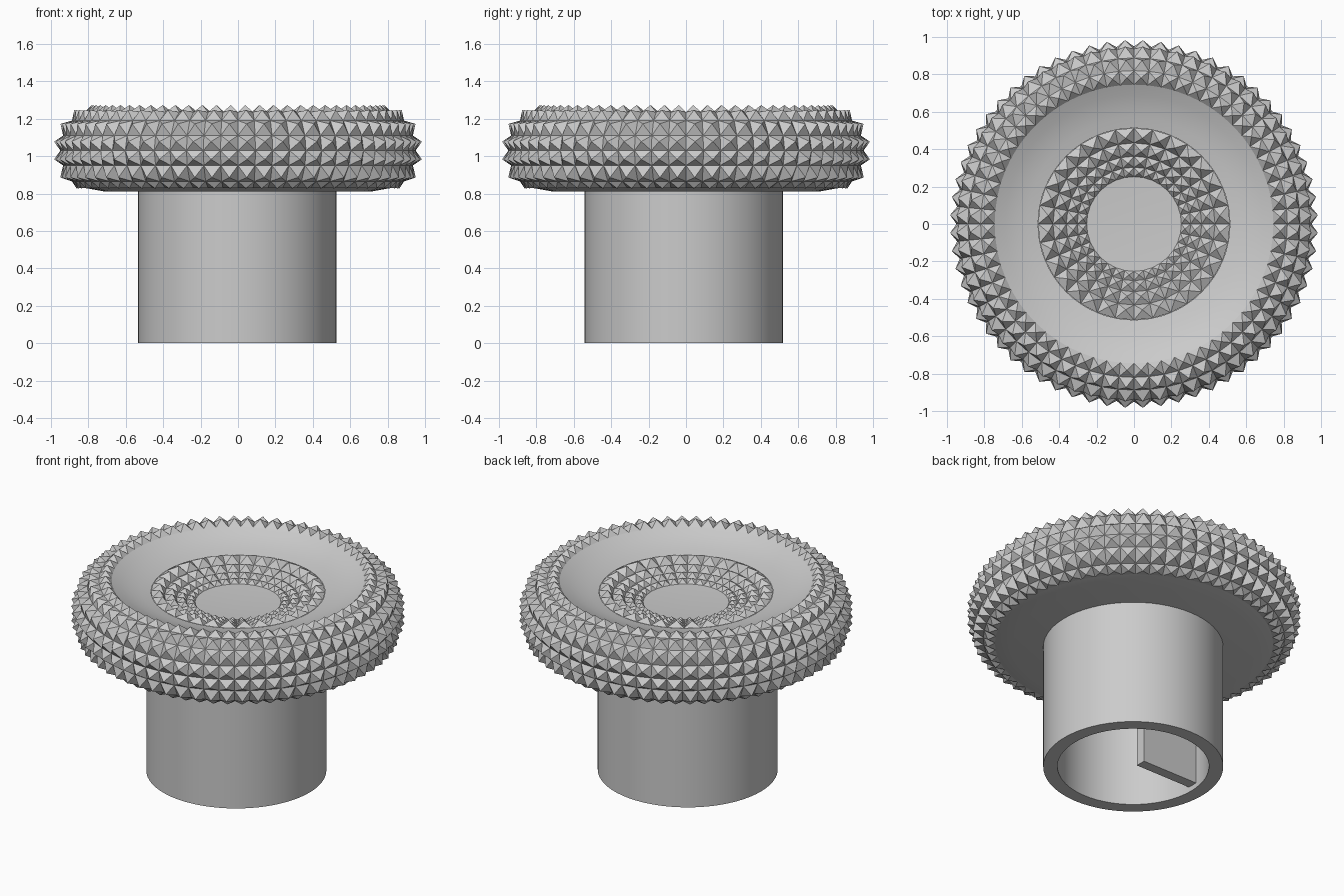
import bpy, bmesh, math

cube = bpy.data.objects.get("Cube")
if cube:
    bpy.data.objects.remove(cube, do_unlink=True)

grey = bpy.data.materials.new("light grey")
grey.use_nodes = True
colour = (0.6, 0.6, 0.6, 1)
grey.diffuse_color = colour
grey.node_tree.nodes["Principled BSDF"].inputs["Base Color"].default_value = colour


def finish(bm, name):
    mesh = bpy.data.meshes.new(name)
    bm.to_mesh(mesh)
    bm.free()
    mesh.materials.append(grey)
    obj = bpy.data.objects.new(name, mesh)
    bpy.context.collection.objects.link(obj)
    bpy.ops.object.select_all(action="DESELECT")
    obj.select_set(True)
    bpy.context.view_layer.objects.active = obj
    bpy.ops.object.shade_smooth_by_angle(angle=math.radians(20))
    return obj


def revolve(bm, profile, count):
    """Spin (radius, z) points, listed from outside/bottom to inside/top; returns face bands."""
    rings = []
    for r, z in profile:
        if r == 0:
            rings.append([bm.verts.new((0, 0, z))] * count)
        else:
            rings.append([bm.verts.new((r * math.cos(2 * math.pi * i / count),
                                        r * math.sin(2 * math.pi * i / count), z))
                          for i in range(count)])
    bands = []
    for low, high in zip(rings, rings[1:]):
        band = []
        for i in range(count):
            j = (i + 1) % count
            corners = list(dict.fromkeys((low[i], low[j], high[j], high[i])))
            band.append(bm.faces.new(corners))
        bands.append(band)
    bm.normal_update()
    return bands


def stud(bm, bands, ratio):
    """Raise a pyramid on each face, in proportion to its size."""
    for band in bands:
        height = ratio * math.sqrt(band[0].calc_area())
        bmesh.ops.poke(bm, faces=band, offset=height)


# Knurled rim: studded rows around the edge of the cap
bm = bmesh.new()
rim = [(0.82, 0.83), (0.888, 0.865), (0.935, 0.95), (0.95, 1.03), (0.935, 1.11),
       (0.888, 1.19), (0.82, 1.235), (0.745, 1.235)]
rows = revolve(bm, rim, 64)
stud(bm, rows[:1], 0.28)
stud(bm, rows[1:], 0.5)
finish(bm, "knurled_rim")

# Smooth underside of the cap
bm = bmesh.new()
revolve(bm, [(0, 0.812), (0.72, 0.812), (0.82, 0.83)], 64)
finish(bm, "cap_underside")

# Smooth concave dish on top
bm = bmesh.new()
revolve(bm, [(0.745, 1.235), (0.69, 1.21), (0.63, 1.188), (0.57, 1.172), (0.513, 1.16)], 64)
finish(bm, "top_dish")

# Studded grip ring inside the dish
bm = bmesh.new()
grip = [(0.513, 1.16), (0.433, 1.135), (0.362, 1.116), (0.303, 1.102), (0.253, 1.092)]
stud(bm, revolve(bm, grip, 32), 0.45)
finish(bm, "grip_ring")

# Shallow centre of the dish
bm = bmesh.new()
revolve(bm, [(0.253, 1.092), (0, 1.08)], 32)
finish(bm, "dish_centre")

# Hollow stem
bm = bmesh.new()
revolve(bm, [(0.447, 0.812), (0.447, 0), (0.531, 0), (0.531, 0.812)], 64)
finish(bm, "stem").location = (-0.004, -0.012, 0)

# Locating rib inside the stem
bm = bmesh.new()
bmesh.ops.create_cube(bm, size=1)
bmesh.ops.scale(bm, verts=bm.verts, vec=(0.41, 0.066, 0.78))
bmesh.ops.translate(bm, verts=bm.verts, vec=(-0.255, 0, 0.424))
finish(bm, "stem_rib")
